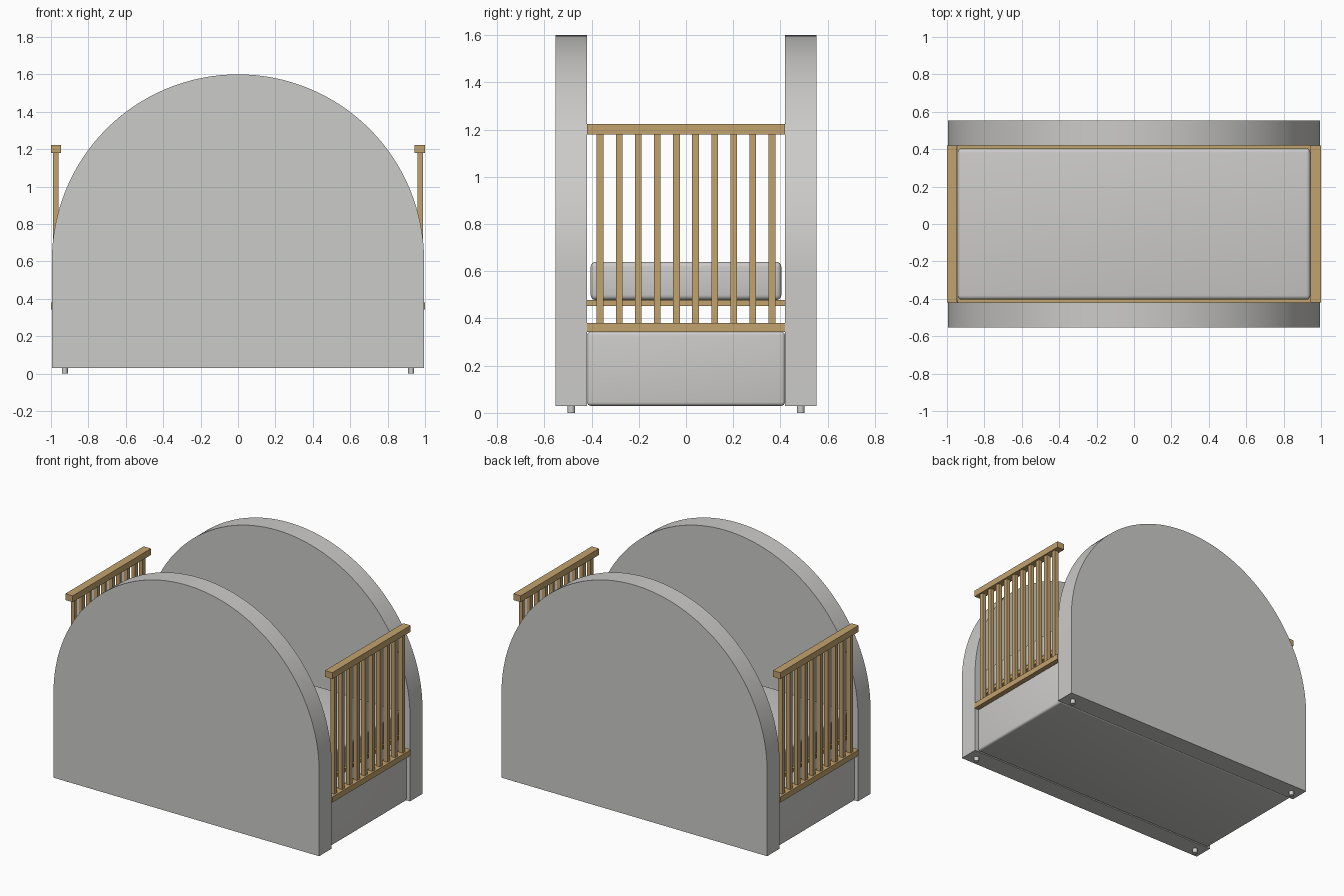
import bpy, math
from math import pi, cos, sin

cube = bpy.data.objects.get("Cube")
if cube:
    bpy.data.objects.remove(cube, do_unlink=True)


def material(name, rgb):
    m = bpy.data.materials.new(name)
    m.use_nodes = True
    m.diffuse_color = (*rgb, 1)
    m.node_tree.nodes["Principled BSDF"].inputs["Base Color"].default_value = (*rgb, 1)
    return m


grey = material("soft grey", (0.6, 0.595, 0.58))
wood = material("natural wood", (0.54, 0.36, 0.155))


def smooth(obj):
    bpy.ops.object.select_all(action="DESELECT")
    obj.select_set(True)
    bpy.context.view_layer.objects.active = obj
    bpy.ops.object.shade_smooth_by_angle(angle=math.radians(35))


def box(name, lo, hi, mat, bevel=0):
    """Box between two corners, with optional rounded edges."""
    bpy.ops.mesh.primitive_cube_add(size=1, location=[(a + b) / 2 for a, b in zip(lo, hi)])
    obj = bpy.context.object
    obj.name = name
    obj.scale = [b - a for a, b in zip(lo, hi)]
    bpy.ops.object.transform_apply(location=False, rotation=False, scale=True)
    obj.data.materials.append(mat)
    if bevel:
        mod = obj.modifiers.new("rounded edges", "BEVEL")
        mod.width, mod.segments = bevel, 4
        bpy.ops.object.modifier_apply(modifier=mod.name)
        smooth(obj)
    return obj


def arch_panel(name, y0, y1):
    """Upright panel with a half-round top."""
    r, bottom, spring, steps = 0.995, 0.03, 0.605, 64
    outline = [(-r, bottom), (r, bottom)]
    outline += [(r * cos(pi * i / steps), spring + r * sin(pi * i / steps)) for i in range(steps + 1)]
    n = len(outline)
    verts = [(x, y, z) for y in (y0, y1) for x, z in outline]
    faces = [list(range(n)), list(range(2 * n - 1, n - 1, -1))]
    faces += [[i, i + n, (i + 1) % n + n, (i + 1) % n] for i in range(n)]
    mesh = bpy.data.meshes.new(name)
    mesh.from_pydata(verts, [], faces)
    mesh.materials.append(grey)
    obj = bpy.data.objects.new(name, mesh)
    bpy.context.collection.objects.link(obj)
    smooth(obj)


# Arched side panels and their feet
arch_panel("front_panel", -0.553, -0.419)
arch_panel("back_panel", 0.419, 0.553)
for side, y in (("front", -0.486), ("back", 0.486)):
    for hand, x in (("right", -0.926), ("left", 0.926)):
        bpy.ops.mesh.primitive_cylinder_add(vertices=20, radius=0.016, depth=0.03, location=(x, y, 0.015))
        foot = bpy.context.object
        foot.name = f"{side}_{hand}_foot"
        foot.data.materials.append(grey)
        smooth(foot)

# Base, mattress board and mattress
box("base", (-0.975, -0.419, 0.03), (0.975, 0.419, 0.343), grey, 0.015)
box("mattress_board", (-0.945, -0.419, 0.453), (0.945, 0.419, 0.478), wood)
box("mattress", (-0.943, -0.404, 0.478), (0.943, 0.404, 0.64), grey, 0.022)

# Slatted ends
for hand, s in (("right", -1), ("left", 1)):
    def end_box(name, x0, x1, y, z0, z1):
        a, b = sorted((s * x0, s * x1))
        box(f"{hand}_{name}", (a, y[0], z0), (b, y[1], z1), wood)

    end_box("top_rail", 0.945, 1.0, (-0.419, 0.419), 1.18, 1.223)
    end_box("bottom_rail", 0.945, 1.0, (-0.419, 0.419), 0.343, 0.381)
    for i in range(10):
        y = (i - 4.5) * 0.0809
        end_box(f"slat_{i + 1}", 0.959, 0.988, (y - 0.014, y + 0.014), 0.381, 1.18)
